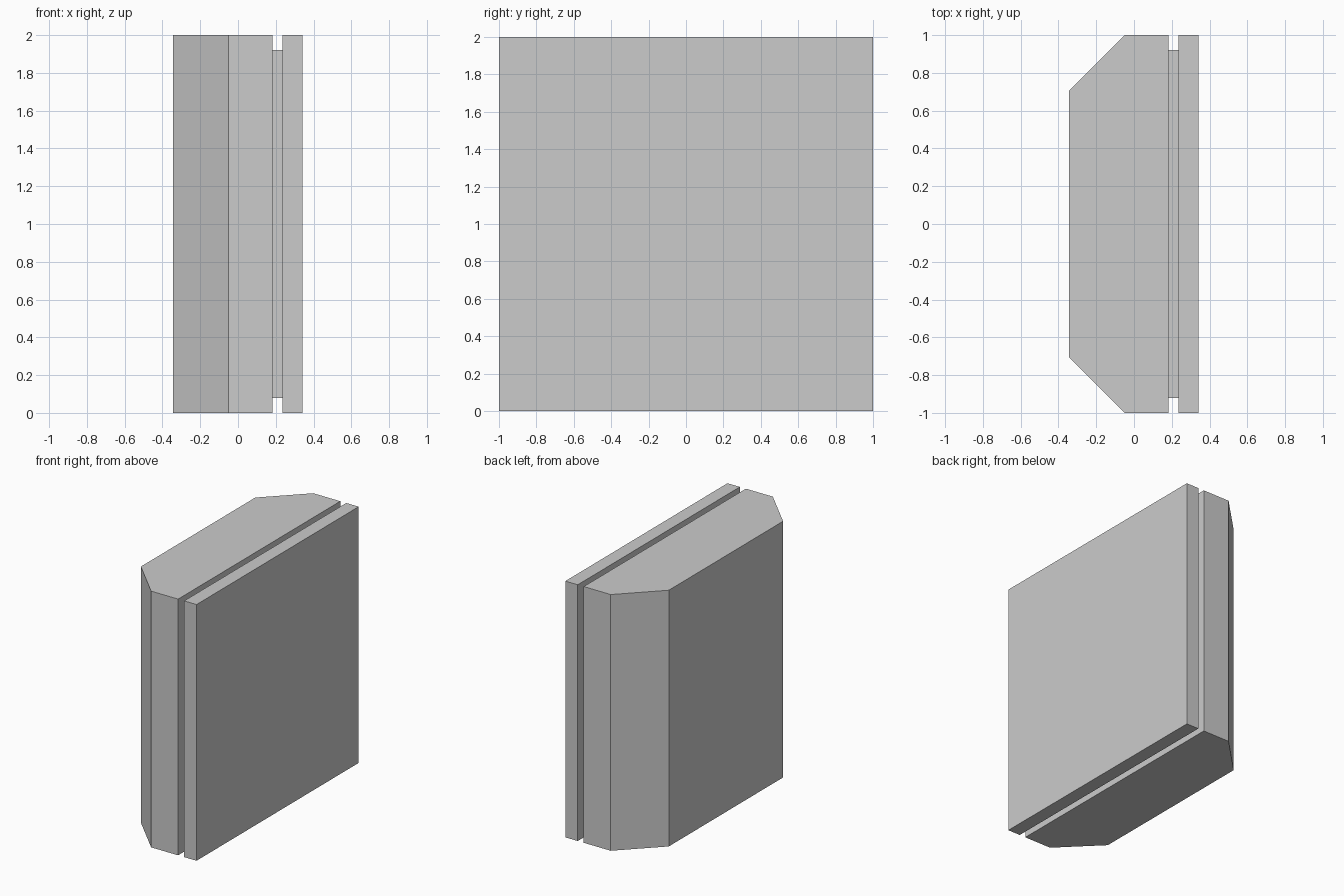
import bpy, bmesh
from mathutils import Vector

if "Cube" in bpy.data.objects:
    bpy.data.objects.remove(bpy.data.objects["Cube"])

bm = bmesh.new()

# Chamfered body: footprint extruded upward
footprint = [(-0.345, -0.705), (-0.05, -1), (0.183, -1),
             (0.183, 1), (-0.05, 1), (-0.345, 0.705)]
base = bm.faces.new([bm.verts.new((x, y, 0)) for x, y in footprint])
top = bmesh.ops.extrude_face_region(bm, geom=[base], use_keep_orig=True)
bmesh.ops.translate(bm, vec=(0, 0, 2),
                    verts=[v for v in top["geom"] if isinstance(v, bmesh.types.BMVert)])
bm.normal_update()
face = max(bm.faces, key=lambda f: f.calc_center_median().x)


def step(face, x, half):
    """Extrude a square end face to plane x with the given half size."""
    new = bmesh.ops.extrude_discrete_faces(bm, faces=[face])["faces"][0]
    for v in new.verts:
        v.co = Vector((x, half if v.co.y > 0 else -half,
                       1 + half if v.co.z > 1 else 1 - half))
    return new


# Groove wall, recessed core, back of the plate, then the front plate
for x, half in [(0.183, 0.92), (0.235, 0.92), (0.235, 1), (0.342, 1)]:
    face = step(face, x, half)

bmesh.ops.recalc_face_normals(bm, faces=bm.faces)
mesh = bpy.data.meshes.new("grooved_panel")
bm.to_mesh(mesh)
bm.free()
bpy.context.collection.objects.link(bpy.data.objects.new("grooved_panel", mesh))
